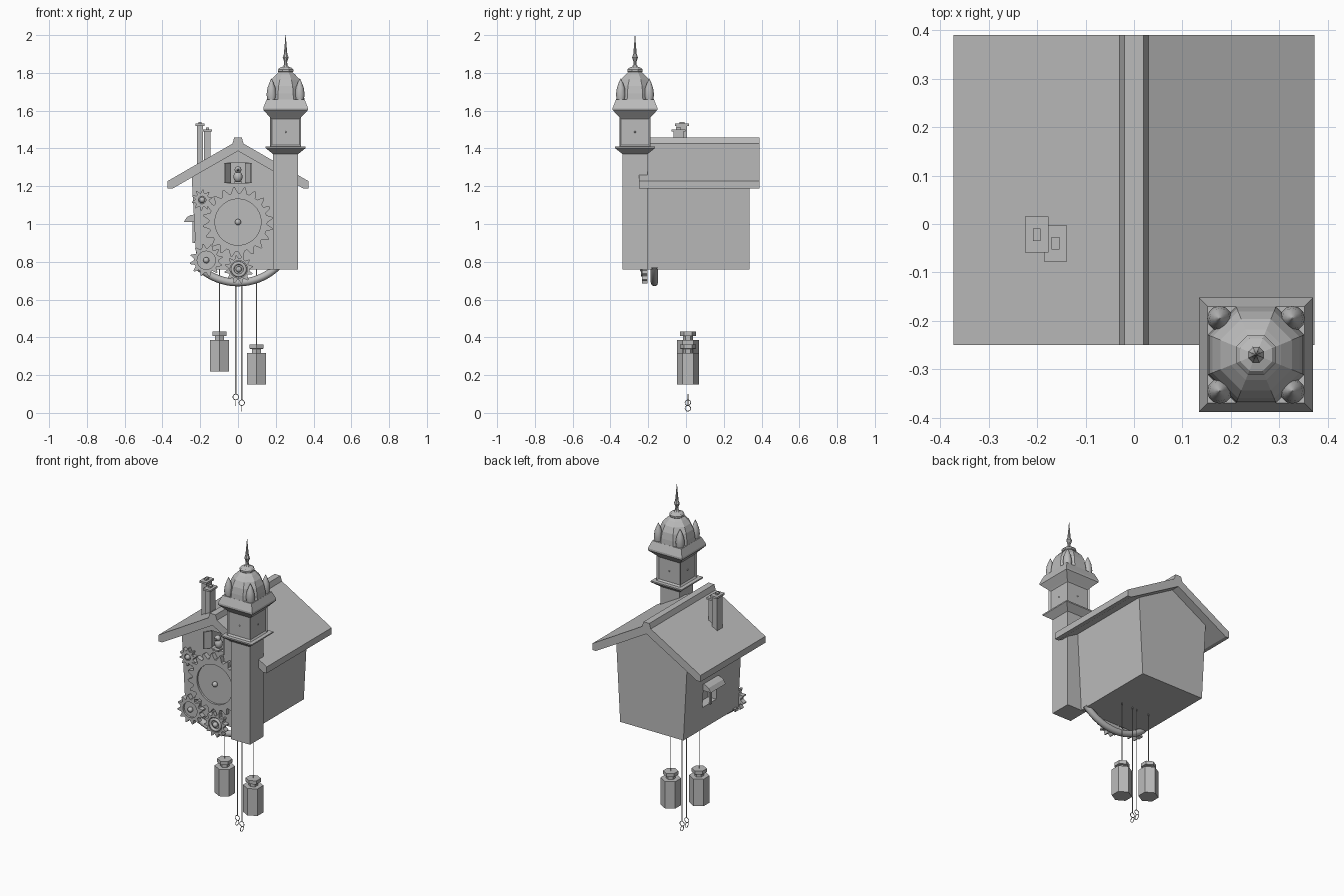
import bpy, bmesh
from math import sin, cos, pi, sqrt
from mathutils import Vector, Matrix

cube = bpy.data.objects.get("Cube")
if cube:
    bpy.data.objects.remove(cube, do_unlink=True)

grey = bpy.data.materials.new("plain grey")
grey.use_nodes = True
grey.diffuse_color = (0.5, 0.5, 0.5, 1)
grey.node_tree.nodes["Principled BSDF"].inputs["Base Color"].default_value = (0.5, 0.5, 0.5, 1)

FRONT = -0.203
BACK = 0.337


def finish(name, bm, smooth=False):
    bmesh.ops.recalc_face_normals(bm, faces=bm.faces)
    mesh = bpy.data.meshes.new(name)
    bm.to_mesh(mesh)
    bm.free()
    ob = bpy.data.objects.new(name, mesh)
    bpy.context.collection.objects.link(ob)
    mesh.materials.append(grey)
    if smooth:
        bpy.ops.object.select_all(action='DESELECT')
        ob.select_set(True)
        bpy.context.view_layer.objects.active = ob
        bpy.ops.object.shade_smooth_by_angle()
    return ob


def box(name, lo, hi):
    bm = bmesh.new()
    lo, hi = Vector(lo), Vector(hi)
    bmesh.ops.create_cube(bm, size=1, matrix=Matrix.Translation((lo + hi) / 2) @ Matrix.Diagonal((*(hi - lo), 1)))
    return finish(name, bm)


def extrude(name, outline, y0, y1):
    """Extrude an (x, z) outline along y."""
    bm = bmesh.new()
    a, b = ([bm.verts.new((x, y, z)) for x, z in outline] for y in (y0, y1))
    bm.faces.new(a)
    bm.faces.new(b)
    for i in range(len(a)):
        j = (i + 1) % len(a)
        bm.faces.new((a[i], a[j], b[j], b[i]))
    return finish(name, bm)


def bridge(bm, loops):
    for a, b in zip(loops, loops[1:]):
        for i in range(len(a)):
            j = (i + 1) % len(a)
            bm.faces.new((a[i], a[j], b[j], b[i]))
    bm.faces.new(loops[0])
    bm.faces.new(loops[-1])


def lathe(centre, profile, sides, turn=0.0):
    """Stack of regular polygons given as (radius, z)."""
    bm = bmesh.new()
    bridge(bm, [[bm.verts.new((centre[0] + r * cos(turn + 2 * pi * i / sides),
                               centre[1] + r * sin(turn + 2 * pi * i / sides), z))
                 for i in range(sides)] for r, z in profile])
    return bm


def gear(name, x, z, radius, root, dish, teeth, depth):
    """Toothed wheel facing front, with a sunken round centre and an axle."""
    bm = bmesh.new()
    n = teeth * 4
    tooth = [radius if i % 4 in (1, 2) else root for i in range(n)]

    def loop(radii, y):
        out = []
        for i, r in enumerate(radii):
            a = 2 * pi * (i + (0.2 if i % 4 == 1 else -0.2 if i % 4 == 2 else 0)) / n
            out.append(bm.verts.new((x + r * cos(a), y, z + r * sin(a))))
        return out
    y = FRONT - depth
    bridge(bm, [loop(tooth, FRONT), loop(tooth, y), loop([dish] * n, y), loop([dish] * n, y + 0.012)])
    finish(name, bm)
    bm = bmesh.new()
    bmesh.ops.create_uvsphere(bm, u_segments=12, v_segments=8, radius=0.016,
                              matrix=Matrix.Translation((x, y + 0.004, z)))
    finish(name + "_axle", bm, True)


def tube(name, points, radius, cyclic=False):
    cu = bpy.data.curves.new(name, 'CURVE')
    cu.dimensions = '3D'
    cu.bevel_depth = radius
    cu.bevel_resolution = 2
    cu.use_fill_caps = True
    sp = cu.splines.new('POLY')
    sp.points.add(len(points) - 1)
    for p, co in zip(sp.points, points):
        p.co = (*co, 1)
    sp.use_cyclic_u = cyclic
    cu.materials.append(grey)
    bpy.context.collection.objects.link(bpy.data.objects.new(name, cu))


def ring(name, c, r, thick, sideways=False, n=12):
    pts = []
    for i in range(n):
        u, v = r * cos(2 * pi * i / n), r * sin(2 * pi * i / n)
        pts.append((c[0], c[1] + u, c[2] + v) if sideways else (c[0] + u, c[1], c[2] + v))
    tube(name, pts, thick, True)


def cut(target, lo, hi):
    cutter = box("cutter", lo, hi)
    cutter.hide_render = True
    mod = target.modifiers.new("opening", 'BOOLEAN')
    mod.operation = 'DIFFERENCE'
    mod.solver = 'EXACT'
    mod.object = cutter
    bpy.context.view_layer.objects.active = target
    bpy.ops.object.modifier_apply(modifier=mod.name)
    bpy.data.objects.remove(cutter, do_unlink=True)


def mirrored(half):
    return half + [(-x, z) for x, z in reversed(half) if x]


# House and roof
house = extrude("house_body", mirrored([(0, 1.39), (0.245, 1.249), (0.218, 0.76)]), FRONT, BACK)
cut(house, (-0.048, -0.3, 1.215), (0.048, -0.1, 1.325))
cut(house, (-0.3, 0.025, 0.9), (-0.17, 0.16, 1.01))
extrude("roof", mirrored([(0.02, 1.457), (0.03, 1.425), (0.373, 1.227), (0.373, 1.187), (0.348, 1.187), (0, 1.386)]),
        -0.25, 0.39)

# Side window awning and sill
extrude("awning", [(-0.225, 1.05), (-0.25, 1.048), (-0.272, 1.035), (-0.287, 1.01), (-0.225, 1.01)], 0.02, 0.165)
box("window_rod", (-0.24, 0.085, 0.9), (-0.228, 0.1, 1.01))

# Chimneys
for i, (x, y, z) in enumerate([(-0.201, -0.022, 1.535), (-0.162, -0.04, 1.505)]):
    box(f"chimney_{i}", (x - 0.017, y - 0.027, 1.25), (x + 0.017, y + 0.027, z - 0.014))
    box(f"chimney_cap_{i}", (x - 0.024, y - 0.037, z - 0.016), (x + 0.024, y + 0.037, z - 0.004))
    box(f"chimney_pot_{i}", (x - 0.008, y - 0.013, z - 0.004), (x + 0.008, y + 0.013, z + 0.006))

# Square tower with sunken belfry panels
TX, TY = 0.252, -0.27
bm = lathe((TX, TY), [(h * sqrt(2), z) for h, z in [
    (0.066, 0.76), (0.066, 1.37), (0.106, 1.402), (0.106, 1.41), (0.082, 1.41), (0.082, 1.565),
    (0.118, 1.603), (0.118, 1.615), (0.1, 1.66)]], 4, pi / 4)
bm.normal_update()
panels = [f for f in bm.faces if abs(f.calc_center_median().z - 1.4875) < 0.01]
bmesh.ops.recalc_face_normals(bm, faces=bm.faces)
bmesh.ops.inset_individual(bm, faces=panels, thickness=0.013, depth=-0.008)
finish("tower", bm)
for i in range(4):
    bm = bmesh.new()
    a = i * pi / 2
    bmesh.ops.create_icosphere(bm, subdivisions=1, radius=0.005,
                               matrix=Matrix.Translation((TX + 0.074 * cos(a), TY + 0.074 * sin(a), 1.487)))
    finish(f"panel_knob_{i}", bm)

# Dome, corner leaves and spire
finish("dome", lathe((TX, TY), [(0.108, 1.655), (0.105, 1.69), (0.097, 1.73), (0.08, 1.765), (0.056, 1.79),
                                (0.038, 1.805)], 8, pi / 8))
finish("spire", lathe((TX, TY), [(0.035, 1.8), (0.044, 1.807), (0.044, 1.817), (0.036, 1.826), (0.018, 1.832),
                                 (0.01, 1.842), (0.009, 1.86), (0.017, 1.882), (0.01, 1.9), (0.006, 1.94),
                                 (0.001, 2.0)], 8, pi / 8))
for sx in (-1, 1):
    for sy in (-1, 1):
        finish(f"corner_leaf_{sx}_{sy}", lathe((TX + sx * 0.075, TY + sy * 0.075), [
            (0.021, 1.655), (0.026, 1.685), (0.021, 1.72), (0.011, 1.748), (0.001, 1.77)], 12), True)

# Gears on the front
gear("large_gear", 0, 1.01, 0.186, 0.155, 0.122, 20, 0.028)
gear("upper_small_gear", -0.19, 1.127, 0.056, 0.038, 0.02, 10, 0.024)
gear("lower_side_gear", -0.168, 0.808, 0.087, 0.065, 0.048, 12, 0.03)
gear("bottom_gear", 0.004, 0.76, 0.076, 0.057, 0.046, 12, 0.03)
ring("bottom_gear_ring", (0.004, FRONT - 0.026, 0.76), 0.033, 0.009, n=24)

# Curved bar below the house
arc = [pi * (i - 12) / 48 for i in range(25)]
tube("curved_bar", [(0.3 * sin(a), -0.167, 0.99 - 0.3 * cos(a)) for a in arc], 0.02)

# Open shutters and bird
for s in (-1, 1):
    hinge, tip = (s * 0.046, FRONT), (s * 0.074, FRONT - 0.038)
    bm = bmesh.new()
    loops = [[bm.verts.new((x + dx, y, z)) for (x, y), dx in
              ((hinge, 0), (tip, 0), (tip, -s * 0.008), (hinge, -s * 0.008))] for z in (1.217, 1.323)]
    bridge(bm, loops)
    finish("left_shutter" if s > 0 else "right_shutter", bm)
bm = bmesh.new()
for r, z, y, tall in ((0.024, 1.25, -0.19, 1.25), (0.018, 1.288, -0.2, 1)):
    bmesh.ops.create_uvsphere(bm, u_segments=12, v_segments=8, radius=r,
                              matrix=Matrix.Translation((0, y, z)) @ Matrix.Diagonal((1, 1, tall, 1)))
bmesh.ops.create_cone(bm, segments=8, radius1=0.007, radius2=0, depth=0.025, cap_ends=True,
                      matrix=Matrix.Translation((0, -0.226, 1.286)) @ Matrix.Rotation(pi / 2, 4, 'X'))
finish("bird", bm, True)
box("bird_perch", (-0.02, -0.225, 1.215), (0.02, -0.15, 1.224))


# Hanging weights, cords and pull rings
def cord(name, x, low, width):
    bm = bmesh.new()
    bm.faces.new([bm.verts.new((x + dx * width / 2, 0.01, z))
                  for dx, z in ((-1, low), (1, low), (1, 0.765), (-1, 0.765))])
    finish(name, bm)


for side, x, low in (("right", -0.098, 0.218), ("left", 0.098, 0.15)):
    finish(side + "_weight", lathe((x, 0.01), [
        (0.058, low), (0.058, low + 0.168), (0.027, low + 0.168), (0.027, low + 0.188),
        (0.043, low + 0.19), (0.043, low + 0.212)], 6, pi / 2))
    cord(side + "_weight_cord", x, low + 0.21, 0.006)
for side, x, z in (("right", -0.012, 0.084), ("left", 0.02, 0.054)):
    cord(side + "_pull_cord", x, z + 0.014, 0.007)
    ring(side + "_pull_ring", (x, 0.01, z), 0.015, 0.002)
    ring(side + "_lower_ring", (x, 0.01, z - 0.03), 0.015, 0.002, True)
